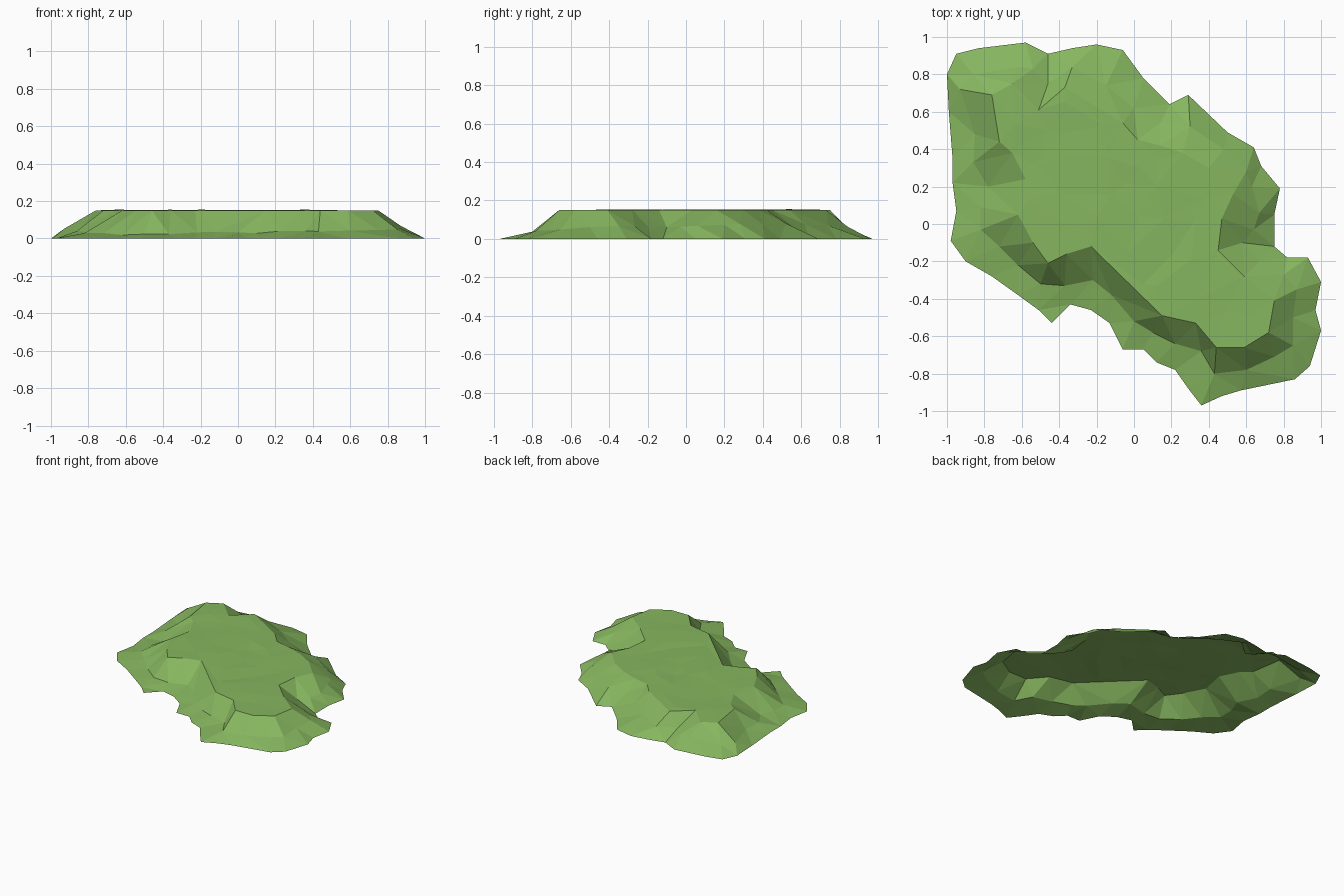
import bpy
import random
from mathutils import Vector
from mathutils.geometry import delaunay_2d_cdt

random.seed(4)
old_cube = bpy.data.objects.get("Cube")
if old_cube:
    bpy.data.objects.remove(old_cube, do_unlink=True)


def ring(*numbers):
    """Turn a flat run of hundredths into 2D points."""
    return [Vector(pair) / 100 for pair in zip(numbers[::2], numbers[1::2])]


def is_inside(point, loop):
    """Even-odd test of a point against a closed loop."""
    inside = False
    for a, b in zip(loop, loop[1:] + loop[:1]):
        if (a.y > point.y) != (b.y > point.y):
            crossing = a.x + (point.y - a.y) * (b.x - a.x) / (b.y - a.y)
            inside ^= point.x < crossing
    return inside


# Ground outline, foot of the steep bank, and rim of the flat top
outline = ring(
    -100, 80, -95, 91, -83, 94, -58, 97, -46, 91, -33, 94, -20, 96, -6, 93,
    5, 78, 19, 64, 29, 69, 50, 49, 64, 41, 68, 31, 78, 19, 75, 5, 75, -12,
    82, -18, 93, -18, 100, -31, 97, -46, 100, -57, 94, -76, 86, -83, 57, -89,
    47, -92, 36, -97, 29, -88, 22, -78, 12, -74, 5, -67, -6, -67, -13, -53,
    -23, -46, -34, -43, -44, -53, -51, -46, -62, -38, -76, -28, -90, -20,
    -98, -9, -95, 7, -97, 22, -97, 35, -99, 60)
bank = ring(
    -86, 80, -62, 84, -54, 83, -46, 75, -33, 84, -15, 74, 0, 62, 14, 54,
    30, 52, 48, 40, 60, 28, 63, 20, 67, 6, 64, -3, 58, -10, 67, -20, 80, -27,
    87, -35, 85, -50, 85, -65, 75, -71, 60, -78, 43, -80, 36, -68, 22, -64,
    10, -58, 0, -52, -12, -38, -22, -30, -37, -33, -50, -32, -62, -22,
    -72, -12, -82, -3, -82, 9, -78, 20, -86, 33, -85, 48, -93, 72)
rim = ring(
    -76, 69, -65, 75, -51, 61, -37, 73, -6, 54, 2, 45, 14, 42, 26, 38,
    40, 30, 53, 16, 47, 3, 45, -14, 59, -28, 75, -41, 72, -58, 59, -66,
    44, -66, 33, -53, 15, -49, -23, -12, -36, -16, -46, -21, -54, -10,
    -62, 5, -58, 24, -65, 38, -72, 44)

# Each ring gets its heights and is kept as a closed chain of edges
points, heights, edges = [], [], []


def add_ring(loop, height_at):
    start, count = len(points), len(loop)
    points.extend(loop)
    heights.extend(height_at(point) for point in loop)
    edges.extend((start + i, start + (i + 1) % count) for i in range(count))


add_ring(outline, lambda point: 0.0)
add_ring(bank, lambda point: 0.05 + 0.035 * point.y + 0.03 * point.x
         + random.uniform(-0.006, 0.006))
add_ring(rim, lambda point: 0.15)

# Loose points give the top its gentle facets
cell = 0.17
for column in range(-5, 6):
    for row in range(-5, 6):
        spot = Vector((column + random.uniform(-0.3, 0.3),
                       row + random.uniform(-0.3, 0.3))) * cell
        clear = min((spot - point).length for point in rim) > 0.07
        if clear and is_inside(spot, rim):
            points.append(spot)
            heights.append(0.15 + random.uniform(-0.004, 0.005))

# Triangulate inside the outline into one open-bottomed shell
flat, _, faces, sources, _, _ = delaunay_2d_cdt(points, edges, [], 1, 0.0001)
vertices = [(p.x, p.y, heights[source[0]] if source else 0.05)
            for p, source in zip(flat, sources)]
mesh = bpy.data.meshes.new("grass_plateau")
mesh.from_pydata(vertices, [], faces)
mesh.update()
plateau = bpy.data.objects.new("grass_plateau", mesh)
bpy.context.collection.objects.link(plateau)

# Grass colour
grass = bpy.data.materials.new("grass_green")
grass.use_nodes = True
colour = (0.24, 0.47, 0.115, 1.0)
grass.diffuse_color = colour
for node in grass.node_tree.nodes:
    if node.type == "BSDF_PRINCIPLED":
        node.inputs["Base Color"].default_value = colour
        node.inputs["Roughness"].default_value = 0.9
mesh.materials.append(grass)
